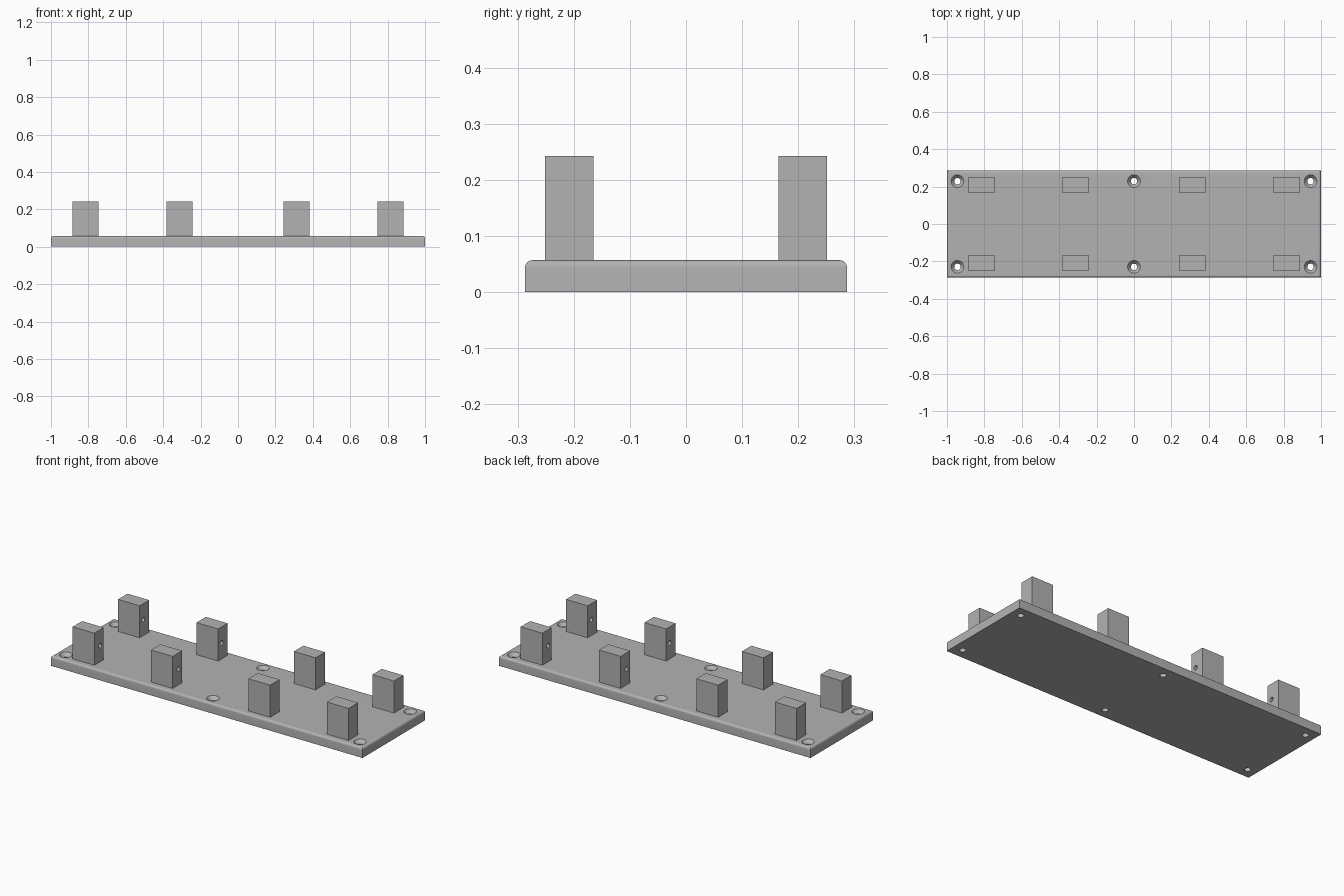
import bpy
import bmesh
from math import pi, radians
from mathutils import Matrix, Vector

cube = bpy.data.objects.get("Cube")
if cube:
    bpy.data.objects.remove(cube, do_unlink=True)

# One flat grey for the whole part
grey = bpy.data.materials.new("plain_grey")
colour = (0.45, 0.45, 0.45, 1)
grey.diffuse_color = colour
grey.use_nodes = True
grey.node_tree.nodes["Principled BSDF"].inputs["Base Color"].default_value = colour

HALF_Y = 0.287
BASE_TOP = 0.057
POST_TOP = 0.243


def make_object(name, bm):
    bmesh.ops.recalc_face_normals(bm, faces=bm.faces)
    mesh = bpy.data.meshes.new(name)
    bm.to_mesh(mesh)
    bm.free()
    mesh.materials.append(grey)
    obj = bpy.data.objects.new(name, mesh)
    bpy.context.collection.objects.link(obj)
    return obj


def add_box(bm, low, high):
    low, high = Vector(low), Vector(high)
    place = Matrix.Translation((low + high) / 2) @ Matrix.Diagonal((high - low).to_4d())
    bmesh.ops.create_cube(bm, size=1, matrix=place)


def add_lathe(bm, profile, place, steps=32):
    """Revolve (radius, height) points about z, then move into place."""
    verts = [bm.verts.new((r, 0, z)) for r, z in profile]
    edges = [bm.edges.new(pair) for pair in zip(verts, verts[1:])]
    made = bmesh.ops.spin(bm, geom=verts + edges, cent=(0, 0, 0), axis=(0, 0, 1),
                          angle=2 * pi, steps=steps, use_duplicate=False)
    new = set(verts) | {v for v in bm.verts if not v.tag}
    bmesh.ops.remove_doubles(bm, verts=list(new), dist=1e-5)
    fresh = [v for v in bm.verts if not v.tag]
    bmesh.ops.transform(bm, matrix=place, verts=fresh)
    for v in fresh:
        v.tag = True


def cut(target, cutter_bm):
    """Subtract the cutter, bake the result and drop the cutter."""
    cutter = make_object("hole_cutter", cutter_bm)
    cutter.hide_render = True
    mod = target.modifiers.new("holes", "BOOLEAN")
    mod.operation = "DIFFERENCE"
    mod.solver = "EXACT"
    mod.object = cutter
    depsgraph = bpy.context.evaluated_depsgraph_get()
    baked = bpy.data.meshes.new_from_object(target.evaluated_get(depsgraph))
    target.modifiers.clear()
    target.data = baked
    bpy.data.objects.remove(cutter, do_unlink=True)


# Base plate with rounded top edges
bm = bmesh.new()
add_box(bm, (-1, -HALF_Y, 0), (1, HALF_Y, BASE_TOP))
rim = [e for e in bm.edges if all(v.co.z > BASE_TOP / 2 for v in e.verts)]
bmesh.ops.bevel(bm, geom=rim, offset=0.013, segments=6, profile=0.5, affect="EDGES")
base = make_object("base_plate", bm)

# Countersunk screw holes: corners and middle of the long sides
screw = [(0, -0.02), (0.017, -0.02), (0.017, 0.037), (0.034, BASE_TOP),
         (0.034, 0.08), (0, 0.08)]
holes = bmesh.new()
for x in (-0.944, 0, 0.944):
    for y in (-0.229, 0.229):
        add_lathe(holes, screw, Matrix.Translation((x, y, 0)))
cut(base, holes)
parts = [base]

# Upright posts, each with a blind hole in the face towards the middle
pin = [(0, -0.06), (0.013, -0.06), (0.013, 0.06), (0, 0.06)]
for side_x, x_name in ((-1, "right"), (1, "left")):
    for side_y, y_name in ((-1, "front"), (1, "back")):
        for inner, outer, place in ((0.243, 0.382, "inner"), (0.746, 0.885, "outer")):
            bm = bmesh.new()
            xs = sorted((side_x * inner, side_x * outer))
            ys = sorted((side_y * 0.165, side_y * 0.251))
            add_box(bm, (xs[0], ys[0], BASE_TOP), (xs[1], ys[1], POST_TOP))
            post = make_object(f"{place}_post_{y_name}_{x_name}", bm)
            hole = bmesh.new()
            spot = Matrix.Translation((side_x * inner, side_y * 0.197, 0.15))
            add_lathe(hole, pin, spot @ Matrix.Rotation(pi / 2, 4, "Y"), 24)
            cut(post, hole)
            parts.append(post)

# Smooth curved surfaces, keep corners sharp
bpy.ops.object.select_all(action="DESELECT")
for part in parts:
    part.select_set(True)
bpy.context.view_layer.objects.active = base
bpy.ops.object.shade_smooth_by_angle(angle=radians(30))
